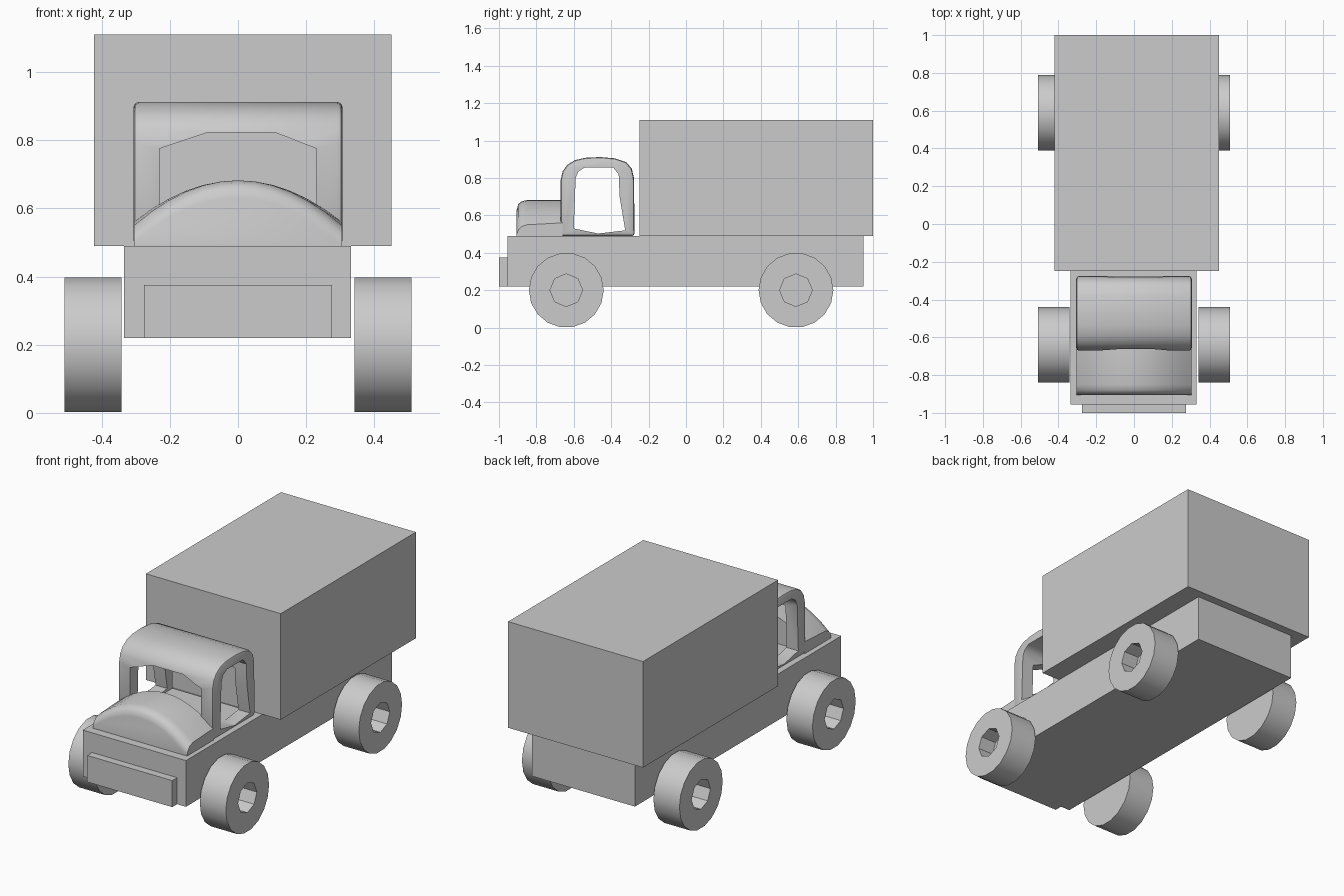
import bpy, bmesh, math
from mathutils import Matrix

if "Cube" in bpy.data.objects:
    bpy.data.objects.remove(bpy.data.objects["Cube"], do_unlink=True)

grey = bpy.data.materials.new("plain grey")
grey.use_nodes = True
grey.diffuse_color = (0.6, 0.6, 0.6, 1)
grey.node_tree.nodes["Principled BSDF"].inputs["Base Color"].default_value = (0.6, 0.6, 0.6, 1)


def finish(name, bm):
    bmesh.ops.recalc_face_normals(bm, faces=bm.faces)
    mesh = bpy.data.meshes.new(name)
    bm.to_mesh(mesh)
    bm.free()
    mesh.materials.append(grey)
    obj = bpy.data.objects.new(name, mesh)
    bpy.context.collection.objects.link(obj)
    return obj


def select_only(obj):
    bpy.ops.object.select_all(action='DESELECT')
    obj.select_set(True)
    bpy.context.view_layer.objects.active = obj


def smooth(obj):
    select_only(obj)
    bpy.ops.object.shade_smooth_by_angle(angle=math.radians(35))


def loft(name, rings):
    """Skin a row of equal-length point rings and cap both ends."""
    bm = bmesh.new()
    rows = [[bm.verts.new(p) for p in ring] for ring in rings]
    n = len(rows[0])
    for a, b in zip(rows, rows[1:]):
        for i in range(n):
            j = (i + 1) % n
            bm.faces.new((a[i], a[j], b[j], b[i]))
    bm.faces.new(rows[0])
    bm.faces.new(rows[-1])
    return finish(name, bm)


def box(name, x0, x1, y0, y1, z0, z1):
    return loft(name, [[(x0, y0, z), (x1, y0, z), (x1, y1, z), (x0, y1, z)] for z in (z0, z1)])


def side_profile(name, points, half):
    return loft(name, [[(x, y, z) for y, z in points] for x in (-half, half)])


def cut(obj, cutter):
    cutter.hide_render = True
    mod = obj.modifiers.new("cut", 'BOOLEAN')
    mod.operation = 'DIFFERENCE'
    mod.solver = 'EXACT'
    mod.object = cutter
    select_only(obj)
    bpy.ops.object.modifier_apply(modifier=mod.name)
    bpy.data.objects.remove(cutter, do_unlink=True)


def disc(name, x, y, z, radius, width, sides):
    bm = bmesh.new()
    turn = Matrix.Translation((x, y, z)) @ Matrix.Rotation(math.pi / 2, 4, 'Y')
    bmesh.ops.create_cone(bm, cap_ends=True, segments=sides, radius1=radius,
                          radius2=radius, depth=width, matrix=turn)
    return finish(name, bm)


# Chassis, bumper and cargo box
box("chassis", -0.335, 0.332, -0.955, 0.95, 0.22, 0.49)
box("front_bumper", -0.275, 0.275, -1.0, -0.955, 0.22, 0.375)
box("cargo_box", -0.422, 0.45, -0.248, 1.0, 0.49, 1.11)

# Wheels with faceted hub recesses on the outer faces
for side, label in ((-1, "right"), (1, "left")):
    for y, end in ((-0.64, "front"), (0.588, "rear")):
        wheel = disc(f"{end}_{label}_wheel", side * 0.425, y, 0.2, 0.2, 0.168, 18)
        cut(wheel, disc("hub_cutter", side * 0.51, y, 0.2, 0.087, 0.2, 8))
        smooth(wheel)

# Domed hood, rounded over at the front: y, edge height, crown height
sections = [(-0.905, 0.5, 0.63), (-0.897, 0.52, 0.66), (-0.88, 0.54, 0.675),
            (-0.85, 0.55, 0.682), (-0.66, 0.56, 0.682)]
rings = []
for y, edge, crown in sections:
    arc = [(0.305 * t / 6, y, crown - (crown - edge) * (t / 6) ** 2) for t in range(-6, 7)]
    rings.append([(-0.305, y, 0.49)] + arc + [(0.305, y, 0.49)])
smooth(loft("hood", rings))

# Cab: rounded shell with openings cut through both ways
cab = side_profile("cab", [
    (-0.67, 0.49), (-0.67, 0.79), (-0.66, 0.835), (-0.635, 0.87), (-0.595, 0.895),
    (-0.54, 0.908), (-0.46, 0.912), (-0.38, 0.905), (-0.32, 0.885),
    (-0.29, 0.85), (-0.278, 0.8), (-0.275, 0.49)], 0.306)
bevel = cab.modifiers.new("soft_edges", 'BEVEL')
bevel.width = 0.014
bevel.segments = 2
bevel.limit_method = 'ANGLE'
bevel.angle_limit = math.radians(50)
select_only(cab)
bpy.ops.object.modifier_apply(modifier=bevel.name)

cut(cab, side_profile("side_window_cutter", [
    (-0.6, 0.53), (-0.59, 0.8), (-0.575, 0.835), (-0.54, 0.857), (-0.39, 0.857),
    (-0.36, 0.82), (-0.355, 0.7), (-0.325, 0.52), (-0.47, 0.503)], 0.5))
windscreen = [(-0.23, 0.503), (-0.23, 0.775), (-0.09, 0.822),
              (0.11, 0.822), (0.23, 0.775), (0.23, 0.503)]
cut(cab, loft("windscreen_cutter", [[(x, y, z) for x, z in windscreen] for y in (-0.8, -0.2)]))
smooth(cab)
